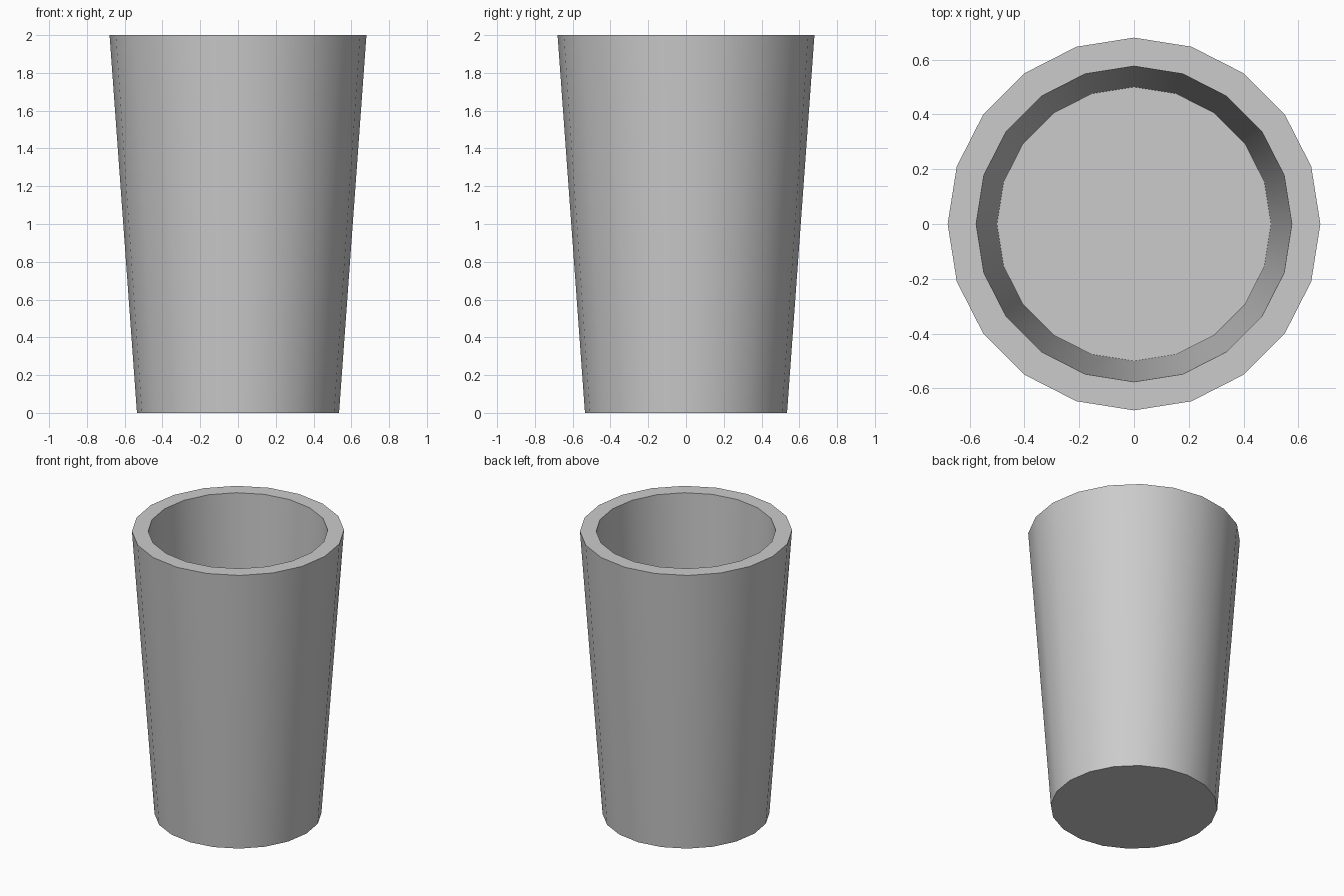
import bpy, bmesh
from math import cos, sin, tau, radians

if "Cube" in bpy.data.objects:
    bpy.data.objects.remove(bpy.data.objects["Cube"])

SIDES = 20
# (radius, height): outer foot, outer rim, inner rim, inner floor
PROFILE = [(0.535, 0.0), (0.68, 2.0), (0.576, 2.0), (0.50, 0.1)]

bm = bmesh.new()
rings = [[bm.verts.new((r * cos(tau * i / SIDES), r * sin(tau * i / SIDES), z))
          for i in range(SIDES)] for r, z in PROFILE]

# Outer wall, flat rim and inner wall
for low, high in zip(rings, rings[1:]):
    for i in range(SIDES):
        j = (i + 1) % SIDES
        bm.faces.new((low[i], low[j], high[j], high[i]))

# Underside and inner floor
bm.faces.new(rings[0][::-1])
bm.faces.new(rings[-1])
bmesh.ops.recalc_face_normals(bm, faces=bm.faces)

mesh = bpy.data.meshes.new("cup")
bm.to_mesh(mesh)
bm.free()
cup = bpy.data.objects.new("cup", mesh)
bpy.context.collection.objects.link(cup)

# Smooth walls with crisp rim and base
bpy.context.view_layer.objects.active = cup
cup.select_set(True)
bpy.ops.object.shade_smooth_by_angle(angle=radians(30))
